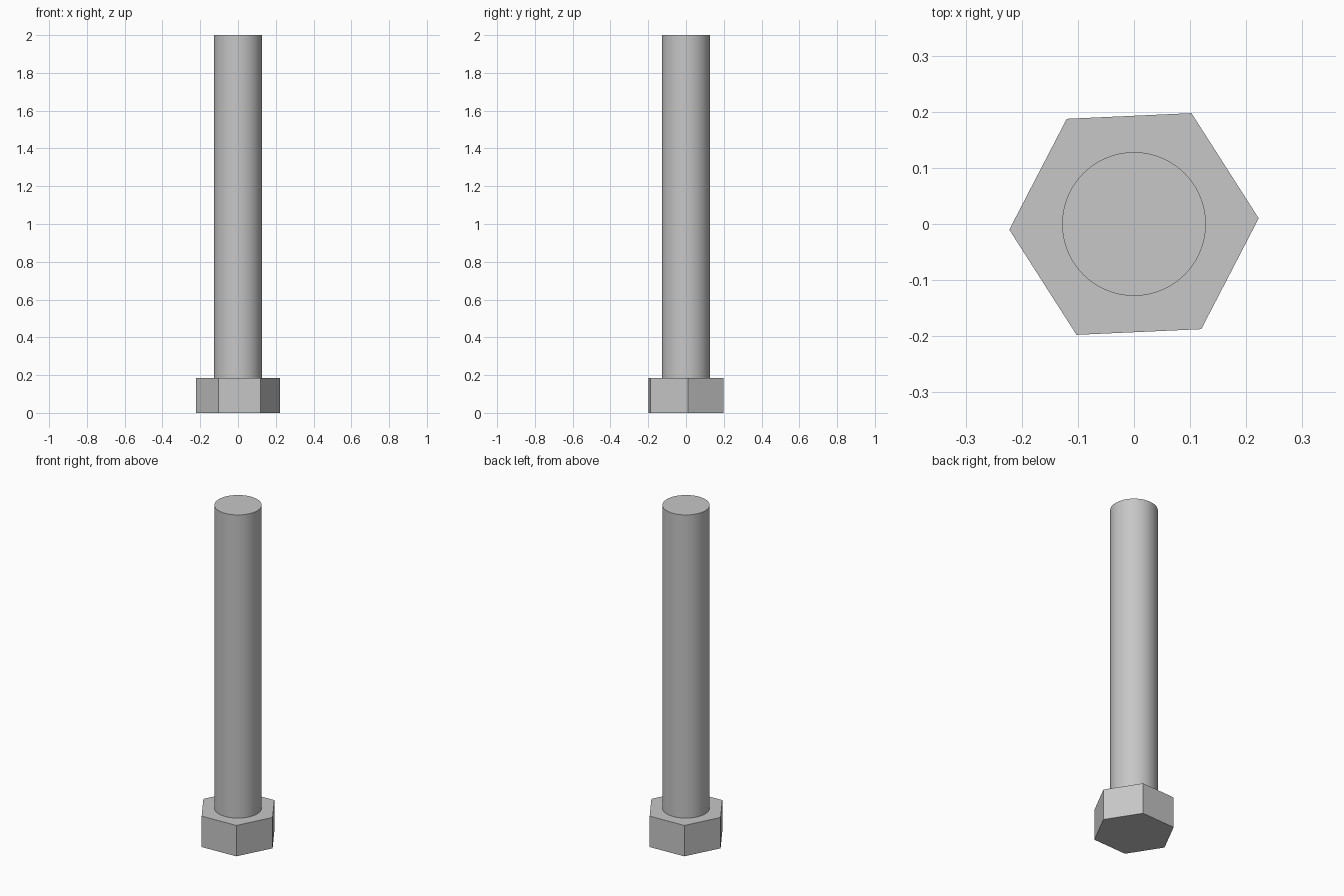
import bpy
import math

cube = bpy.data.objects.get("Cube")
if cube:
    bpy.data.objects.remove(cube, do_unlink=True)

HEAD_HEIGHT = 0.185
TOTAL_HEIGHT = 2.0

# Plain steel grey
steel = bpy.data.materials.new("steel grey")
steel.use_nodes = True
grey = (0.57, 0.57, 0.57, 1.0)
steel.diffuse_color = grey
steel.node_tree.nodes["Principled BSDF"].inputs["Base Color"].default_value = grey


def prism(name, sides, radius, bottom, top, turn=0.0):
    """Upright prism with its first corner pointing along +x, then turned."""
    bpy.ops.mesh.primitive_cylinder_add(
        vertices=sides, radius=radius, depth=top - bottom,
        location=(0, 0, (bottom + top) / 2),
        rotation=(0, 0, turn))
    obj = bpy.context.object
    obj.name = name
    obj.data.materials.append(steel)
    return obj


# Hexagonal head, corners slightly off the x axis
prism("bolt_head", 6, 0.2225, 0, HEAD_HEIGHT, math.radians(90 + 2.6))

# Smooth round shank standing on the head
prism("bolt_shank", 96, 0.128, HEAD_HEIGHT, TOTAL_HEIGHT)
bpy.ops.object.shade_smooth_by_angle(angle=math.radians(30))
